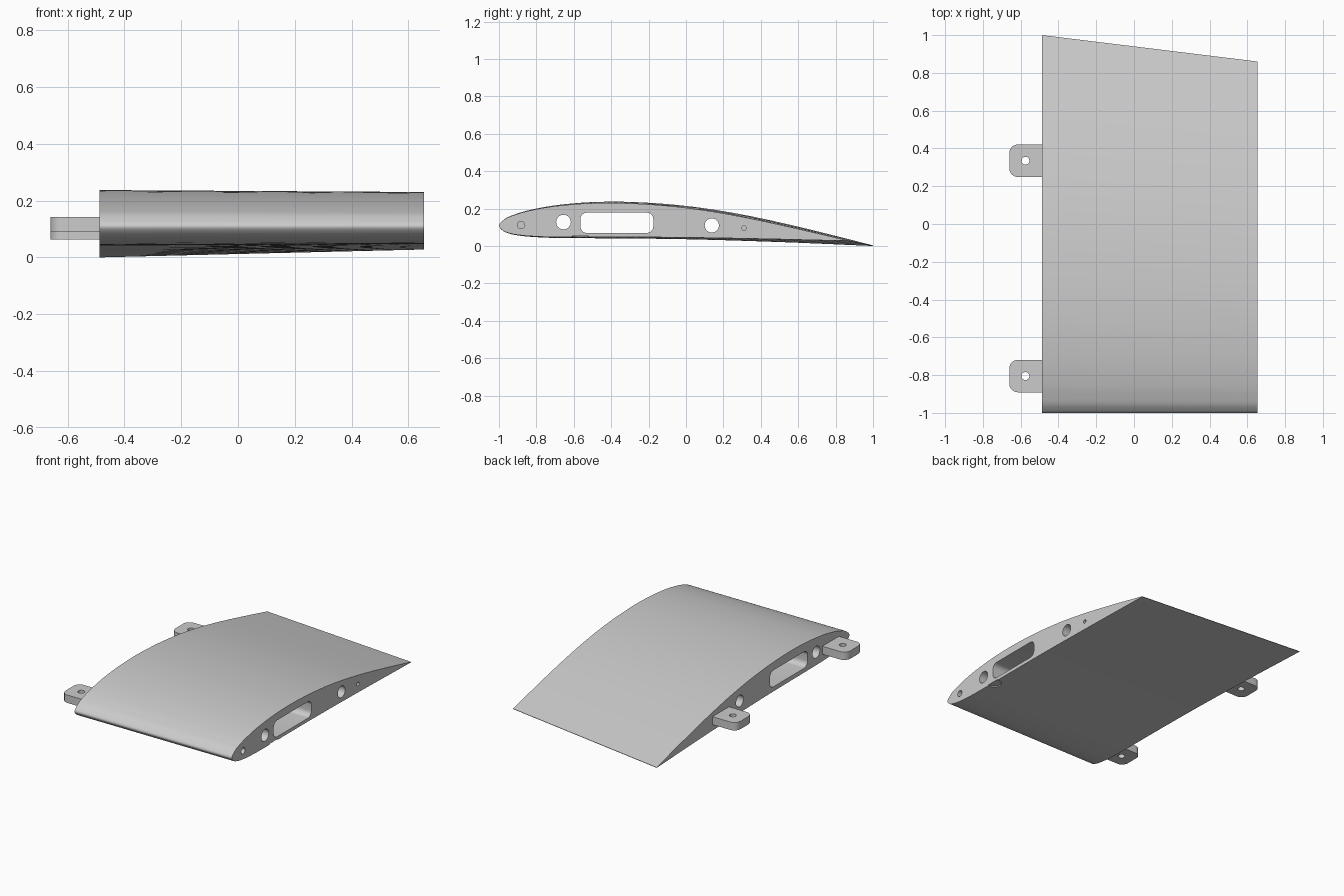
import bpy, bmesh, math
from mathutils import Vector

if "Cube" in bpy.data.objects:
    bpy.data.objects.remove(bpy.data.objects["Cube"])

grey = bpy.data.materials.new("light grey")
grey.use_nodes = True
grey.diffuse_color = (0.6, 0.6, 0.6, 1)
grey.node_tree.nodes["Principled BSDF"].inputs["Base Color"].default_value = (0.6, 0.6, 0.6, 1)


def loft(name, ring_a, ring_b):
    """Closed solid between two matching rings of points."""
    bm = bmesh.new()
    a = [bm.verts.new(p) for p in ring_a]
    b = [bm.verts.new(p) for p in ring_b]
    bm.faces.new(a)
    bm.faces.new(b)
    for i in range(len(a)):
        bm.faces.new((a[i - 1], a[i], b[i], b[i - 1]))
    bmesh.ops.recalc_face_normals(bm, faces=bm.faces)
    mesh = bpy.data.meshes.new(name)
    bm.to_mesh(mesh)
    bm.free()
    mesh.materials.append(grey)
    obj = bpy.data.objects.new(name, mesh)
    bpy.context.collection.objects.link(obj)
    return obj


def along_x(name, pts, lo, hi):
    return loft(name, [(lo, u, v) for u, v in pts], [(hi, u, v) for u, v in pts])


def along_z(name, pts, lo, hi):
    return loft(name, [(u, v, lo) for u, v in pts], [(u, v, hi) for u, v in pts])


def rounded(u0, u1, v0, v1, r, steps=8):
    pts = []
    corners = ((u1 - r, v1 - r), (u0 + r, v1 - r), (u0 + r, v0 + r), (u1 - r, v0 + r))
    for k, (cu, cv) in enumerate(corners):
        for i in range(steps + 1):
            ang = math.pi / 2 * (k + i / steps)
            pts.append((cu + r * math.cos(ang), cv + r * math.sin(ang)))
    return pts


def circle(u, v, r, n=32):
    return [(u + r * math.cos(2 * math.pi * i / n), v + r * math.sin(2 * math.pi * i / n))
            for i in range(n)]


def spline(pts, steps=6):
    """Smooth curve through the given points, with chord-length spacing."""
    p = [Vector(q) for q in pts]
    p = [2 * p[0] - p[1]] + p + [2 * p[-1] - p[-2]]
    out = []
    for a, b, c, d in zip(p, p[1:], p[2:], p[3:]):
        ab, bc, cd = (b - a).length, (c - b).length, (d - c).length
        tb = ((b - a) / ab * bc + (c - b) / bc * ab) / (ab + bc) * bc
        tc = ((c - b) / bc * cd + (d - c) / cd * bc) / (bc + cd) * bc
        for i in range(steps):
            t = i / steps
            out.append(b * (2 * t**3 - 3 * t**2 + 1) + tb * (t**3 - 2 * t**2 + t)
                       + c * (3 * t**2 - 2 * t**3) + tc * (t**3 - t**2))
    return out + [p[-2]]


def cut(obj, cutters):
    bpy.context.view_layer.objects.active = obj
    for c in cutters:
        mod = obj.modifiers.new("cut", 'BOOLEAN')
        mod.operation = 'DIFFERENCE'
        mod.solver = 'EXACT'
        mod.object = c
        bpy.ops.object.modifier_apply(modifier=mod.name)
        bpy.data.objects.remove(c)


def smooth(obj):
    bpy.ops.object.select_all(action='DESELECT')
    obj.select_set(True)
    bpy.context.view_layer.objects.active = obj
    bpy.ops.object.shade_smooth_by_angle(angle=math.radians(30))


# Wing section, from trailing edge over the top and back underneath
ROOT, TIP = -0.487, 0.655
section = spline([
    (1, 0.003), (0.8, 0.054), (0.6, 0.103), (0.4, 0.148), (0.2, 0.186), (0, 0.214),
    (-0.2, 0.231), (-0.4, 0.237), (-0.6, 0.228), (-0.8, 0.2), (-0.9, 0.174),
    (-0.97, 0.143), (-1, 0.108), (-0.98, 0.082), (-0.94, 0.065), (-0.88, 0.054),
    (-0.78, 0.046), (-0.6, 0.042), (-0.4, 0.041), (0, 0.036), (0.5, 0.021), (1, 0)])


def tip_point(p):
    t = (p.y + 1) / 2 if len(p) == 3 else (p[0] + 1) / 2
    return (TIP, -1 + 1.86 * t, 0.11 + (p[1] - 0.11) * 0.93 + 0.02 * t * t)


wing = loft("wing_panel", [(ROOT, p[0], p[1]) for p in section], [tip_point(p) for p in section])

# Spar slot and tube holes run through; pin holes and the notch are only at the tip
cut(wing, [
    along_x("slot_cutter", rounded(-0.565, -0.175, 0.07, 0.178, 0.035), -1, 1),
    along_x("front_tube_cutter", circle(-0.655, 0.128, 0.039), -1, 1),
    along_x("rear_tube_cutter", circle(0.138, 0.11, 0.038), -1, 1),
    along_x("front_pin_cutter", circle(-0.882, 0.112, 0.02), 0.5, 1),
    along_x("rear_pin_cutter", circle(0.31, 0.095, 0.012), 0.5, 1),
    along_z("notch_cutter", circle(TIP - 0.01, -0.565, 0.045), -0.1, 0.053),
])
smooth(wing)

# Mounting lugs on the root side
for name, y, z in (("front_lug", -0.805, 0.09), ("rear_lug", 0.335, 0.063)):
    lug = along_z(name, rounded(-0.66, -0.42, y - 0.086, y + 0.086, 0.045), z, z + 0.052)
    cut(lug, [along_z("bolt_cutter", circle(-0.575, y, 0.021), -1, 1)])
    smooth(lug)
